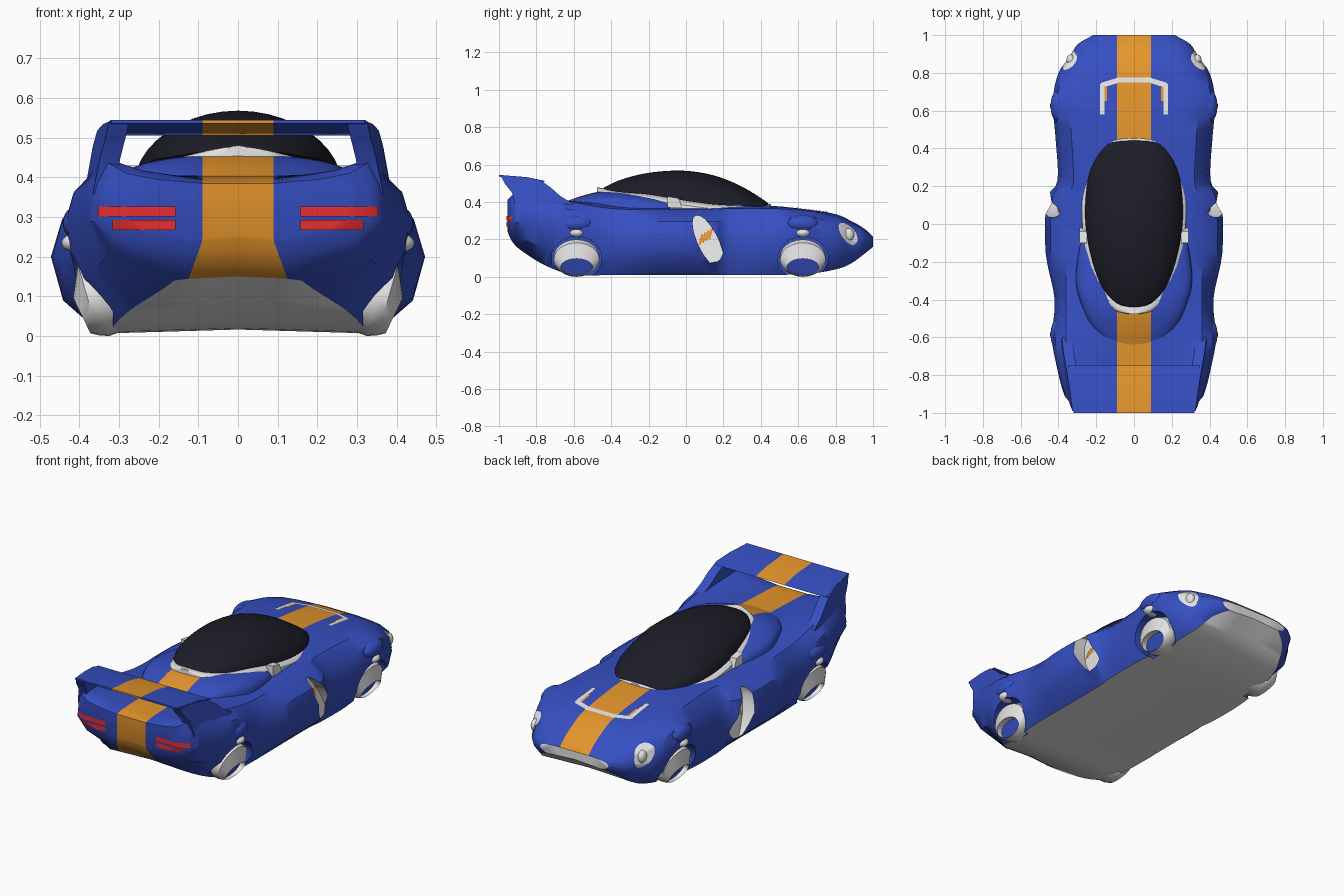
import bpy, bmesh, math
from mathutils import Vector
from mathutils.bvhtree import BVHTree

if "Cube" in bpy.data.objects:
    bpy.data.objects.remove(bpy.data.objects["Cube"])


def material(name, rgb):
    mat = bpy.data.materials.new(name)
    mat.use_nodes = True
    mat.diffuse_color = (*rgb, 1)
    mat.node_tree.nodes["Principled BSDF"].inputs["Base Color"].default_value = (*rgb, 1)
    return mat


BLUE = material("blue_paint", (0.036, 0.078, 0.54))
ORANGE = material("orange_paint", (0.78, 0.3, 0.025))
SILVER = material("silver_trim", (0.78, 0.78, 0.78))
BLACK = material("black_glass", (0.012, 0.012, 0.021))
RED = material("red_lamp", (0.82, 0.028, 0.028))
PAINT = [BLUE, ORANGE, SILVER]
STRIPE = 0.09
SIDES = ((1, "left"), (-1, "right"))
AXLES = ((.625, "front_"), (-.585, "rear_"))


def smooth(obj):
    bpy.ops.object.select_all(action='DESELECT')
    obj.select_set(True)
    bpy.context.view_layer.objects.active = obj
    bpy.ops.object.shade_smooth_by_angle(angle=math.radians(35))


def make(name, verts, faces, mats, slots=None, striped=False, solid=True):
    """Build a mesh object; a striped one is cut and painted along its middle."""
    mesh = bpy.data.meshes.new(name)
    mesh.from_pydata([tuple(v) for v in verts], [], faces)
    for mat in mats:
        mesh.materials.append(mat)
    if slots:
        for poly, slot in zip(mesh.polygons, slots):
            poly.material_index = slot
    bm = bmesh.new()
    bm.from_mesh(mesh)
    if solid:
        bmesh.ops.recalc_face_normals(bm, faces=bm.faces)
    if striped:
        for x in (-STRIPE, STRIPE):
            bmesh.ops.bisect_plane(bm, geom=bm.verts[:] + bm.edges[:] + bm.faces[:],
                                   dist=1e-5, plane_co=(x, 0, 0), plane_no=(1, 0, 0))
        for face in bm.faces:
            if face.material_index == 0 and abs(face.calc_center_bounds().x) < STRIPE:
                face.material_index = 1
    bm.to_mesh(mesh)
    bm.free()
    obj = bpy.data.objects.new(name, mesh)
    bpy.context.collection.objects.link(obj)
    smooth(obj)
    return obj


def loft(rings):
    """Vertices and faces joining closed rings of equal length, capped at both ends."""
    n = len(rings[0])
    faces = [(r * n + k, r * n + (k + 1) % n, (r + 1) * n + (k + 1) % n, (r + 1) * n + k)
             for r in range(len(rings) - 1) for k in range(n)]
    last = (len(rings) - 1) * n
    faces += [tuple(range(n)), tuple(range(last, last + n))]
    return [p for ring in rings for p in ring], faces


def smooth_rows(rows, steps=4):
    """Catmull-Rom interpolation through rows of numbers."""
    out = []
    for i in range(len(rows) - 1):
        a, b, c, d = rows[max(i - 1, 0)], rows[i], rows[i + 1], rows[min(i + 2, len(rows) - 1)]
        for s in range(steps):
            t = s / steps
            out.append([q + t / 2 * (r - p + t * (2*p - 5*q + 4*r - e + t * (3*(q - r) + e - p)))
                        for p, q, r, e in zip(a, b, c, d)])
    return out + [list(rows[-1])]


# Body shell: y, centre height, shoulder x and z, widest x and z, sill x and z
STATIONS = [
    (1.0, .215, .16, .212, .215, .19, .17, .16),
    (.95, .26, .22, .25, .30, .19, .24, .12),
    (.88, .30, .27, .285, .34, .19, .28, .07),
    (.8, .335, .31, .32, .40, .2, .31, .04),
    (.65, .36, .34, .355, .43, .28, .335, .015),
    (.45, .38, .33, .365, .415, .2, .36, .01),
    (.23, .38, .32, .365, .405, .2, .36, .01),
    (.13, .375, .345, .36, .462, .2, .35, .01),
    (-.15, .375, .36, .36, .468, .2, .35, .01),
    (-.4, .40, .36, .365, .42, .2, .35, .01),
    (-.6, .405, .36, .40, .435, .29, .33, .01),
    (-.75, .40, .355, .43, .41, .29, .28, .06),
    (-.88, .395, .34, .45, .378, .29, .16, .14),
    (-.93, .39, .325, .435, .35, .29, .13, .19),
    (-.955, .385, .28, .41, .285, .3, .12, .245)]


def section(y, zt, sx, sz, w, wz, bx, bz):
    half = [(0, zt), (STRIPE, zt), (STRIPE + .6 * (sx - STRIPE), zt + .4 * (sz - zt)), (sx, sz),
            (sx + .75 * (w - sx), wz + .6 * (sz - wz)), (w, wz),
            (bx + .75 * (w - bx), bz + .42 * (wz - bz)), (bx, bz), (0, bz + .01)]
    return [(x, y, z) for x, z in half] + [(-x, y, z) for x, z in half[-2:0:-1]]


verts, faces = loft([section(*row) for row in smooth_rows(STATIONS)])
slots = [2 if i % 16 in (7, 8) and verts[f[0]][1] > -.86 else 0 for i, f in enumerate(faces)]
slots[-2:] = [2, 0]  # silver nose mouth, painted tail
body = make("body", verts, faces, PAINT, slots, striped=True)

# The stripe flares out under the tail
for vert in body.data.vertices:
    if abs(abs(vert.co.x) - STRIPE) < .001 and vert.co.y < -.86 and vert.co.z < .24:
        vert.co.x *= 1 + (.24 - vert.co.z) * 4


def wheel_ring(side, y, x, z, ry, rz, tilt, skew=0.0):
    return [(side * (x + tilt * math.sin(a)), y + ry * math.cos(a) + skew * math.sin(a),
             z + rz * math.sin(a)) for a in [math.tau * k / 24 for k in range(24)]]


def carve(rings, slot):
    """Cut a lofted hollow out of the body and paint its inside."""
    verts, faces = loft(rings)
    cutter = make("hollow_cutter", verts, faces, PAINT, [slot] * len(faces))
    cut = body.modifiers.new("hollow", 'BOOLEAN')
    cut.operation, cut.solver, cut.object = 'DIFFERENCE', 'EXACT', cutter
    bpy.context.view_layer.objects.active = body
    bpy.ops.object.modifier_apply(modifier=cut.name)
    bpy.data.objects.remove(cutter)


# Wheel wells and side intakes
for side, label in SIDES:
    for y, place in AXLES:
        carve([wheel_ring(side, y, x, .1, .135, .115, 0) for x in (.315, .6)], 0)
    carve([wheel_ring(side, .12, x, .185, .06, .145, tilt, -.06)
           for x, tilt in ((.395, -.03), (.6, 0))], 2)
smooth(body)
tree = BVHTree.FromObject(body, bpy.context.evaluated_depsgraph_get())


def dome(name, rows, power, mats, striped=False):
    """Rounded shell from rows of y, half width, base z and top z."""
    rings = []
    for y, w, zb, zt in smooth_rows(rows):
        angles = [math.pi * k / 20 for k in range(21)]
        rings.append([(w * math.cos(a), y, zb + (zt - zb) * max(math.sin(a), 0) ** power)
                      for a in angles])
    return make(name, *loft(rings), mats, striped=striped)


# Canopy, its rim, and the cowl behind it
CANOPY = [(.445, .03, .38, .385), (.42, .14, .38, .408), (.3, .225, .38, .482),
          (.15, .255, .387, .542), (-.02, .255, .41, .568), (-.2, .22, .44, .556),
          (-.34, .165, .452, .522), (-.42, .09, .465, .487), (-.44, .02, .47, .475)]
dome("canopy_glass", CANOPY, 1.22, [BLACK])
dome("canopy_rim", [(y * (1.02 if y > 0 else 1.08), w + .02, zb - .07, zb + .01)
                    for y, w, zb, zt in CANOPY], .3, [SILVER])
dome("rear_cowl", [(-.08, .265, .34, .4), (-.12, .29, .34, .43), (-.3, .31, .35, .452),
                   (-.44, .275, .36, .458), (-.55, .22, .36, .435), (-.65, .12, .36, .4)],
     .5, PAINT, striped=True)


def extrude(name, profile, x0, x1, mats, lean=0.0, striped=False):
    """Side profile of (y, z) points pushed across x, leaning out below and narrowing rearward."""
    rings = [[((x + math.copysign((.54 - z) * lean, x)) * (1 + .35 * min(0, y + .75)), y, z)
              for y, z in profile] for x in (x0, x1)]
    return make(name, *loft(rings), mats, striped=striped)


# Rear wing on its two fins
extrude("rear_wing", [(-.75, .512), (-.85, .533), (-1, .545), (-1, .536), (-.86, .518), (-.77, .505)],
        -.35, .35, PAINT, striped=True)
FIN = [(-.6, .39), (-.67, .43), (-.72, .475), (-.78, .518), (-.88, .535), (-.99, .54),
       (-.97, .5), (-.93, .45), (-.91, .36), (-.7, .36)]
for side, label in SIDES:
    extrude(label + "_wing_fin", FIN, side * .3, side * .355, [BLUE], lean=.18)


def ellipsoid(name, centre, radii, mat):
    bm = bmesh.new()
    bmesh.ops.create_uvsphere(bm, u_segments=20, v_segments=12, radius=1)
    verts = [[c + r * p for c, r, p in zip(centre, radii, v.co)] for v in bm.verts]
    faces = [[v.index for v in f.verts] for f in bm.faces]
    bm.free()
    return make(name, verts, faces, [mat])


# Wheels with deep tilted hubs, and the bulged arches above them
for side, label in SIDES:
    for y, place in AXLES:
        tag = place + label
        tyre = [wheel_ring(side, y, .29, .1, .1, .08, .02),
                wheel_ring(side, y, .345, .1, .125, .1, .02),
                wheel_ring(side, y, .378, .092, .122, .09, .026),
                wheel_ring(side, y, .394, .052, .085, .045, .022),
                wheel_ring(side, y, .36, .055, .085, .045, .015)]
        make(tag + "_wheel", *loft(tyre), [SILVER])
        hub = [wheel_ring(side, y, x, .055, .085, .045, .015) for x in (.358, .364)]
        make(tag + "_hub", *loft(hub), [BLUE])
        ellipsoid(tag + "_arch", (side * .4, y, .285), (.042, .085, .045), BLUE)
        ellipsoid(tag + "_knob", (side * .4, y, .235), (.045, .042, .026), SILVER)


def plate(name, centre, u, v, direction, mat, disc=False):
    """Thin patch draped over the body along a direction."""
    centre, u, v, d = (Vector(p) for p in (centre, u, v, direction))
    d.normalize()
    n = 14
    verts, good = [], []
    for i in range(n + 1):
        for j in range(n + 1):
            s, t = 2 * i / n - 1, 2 * j / n - 1
            if disc:
                s, t = s * math.sqrt(1 - t * t / 2), t * math.sqrt(1 - s * s / 2)
            start = centre + u * s + v * t - d
            hit = tree.ray_cast(start, d)[0]
            good.append(hit is not None)
            verts.append((hit or start) - d * .004)
    faces = []
    for i in range(n):
        for j in range(n):
            a = i * (n + 1) + j
            quad = (a, a + 1, a + n + 2, a + n + 1)
            if all(good[k] for k in quad):
                normal = (verts[quad[1]] - verts[a]).cross(verts[quad[3]] - verts[a])
                faces.append(quad if normal.dot(d) < 0 else quad[::-1])
    return make(name, verts, faces, [mat], solid=False)


DOWN = (0, 0, -1)
for side, label in SIDES:
    # Tail lamps, headlamp surround and bulb
    for place, x, z, w in (("_upper", .255, .314, .098), ("_lower", .237, .28, .08)):
        plate(label + place + "_tail_lamp", (side * x, -.9, z), (w, 0, 0), (0, 0, .012), (0, 1, 0), RED)
    plate(label + "_headlamp", (side * .33, .865, .23), (0, .052, -.012), (0, -.01, .06),
          (-side, -.1, -.3), SILVER, disc=True)
    ellipsoid(label + "_headlamp_bulb", (side * .335, .868, .225), (.022, .03, .035), SILVER)
    # Small fins in the intake
    for k in range(4):
        plate(f"{label}_intake_fin_{k}", (side * .45, .08 + .017 * k, .2 + .01 * k), (0, .008, .028),
              (0, .006, -.002), (-side, 0, 0), ORANGE)
    # Hood vent legs with painted inner strips, and cockpit side block
    plate(label + "_hood_vent_leg", (side * .167, .66, .4), (.012, 0, 0), (0, .08, 0), DOWN, SILVER)
    plate(label + "_hood_vent_strip", (side * .149, .69, .4), (.006, 0, 0), (0, .04, 0), DOWN, ORANGE)
    plate(label + "_hood_vent_corner", (side * .13, .747, .4), (.045, -side * .014, 0), (0, .014, 0),
          DOWN, SILVER)
    block = [(-.1, .37), (-.1, .43), (-.04, .42), (-.02, .37)]
    extrude(label + "_cockpit_block", block, side * .25, side * .288, [SILVER])
plate("hood_vent_bar", (0, .762, .4), (.09, 0, 0), (0, .014, 0), DOWN, SILVER)
